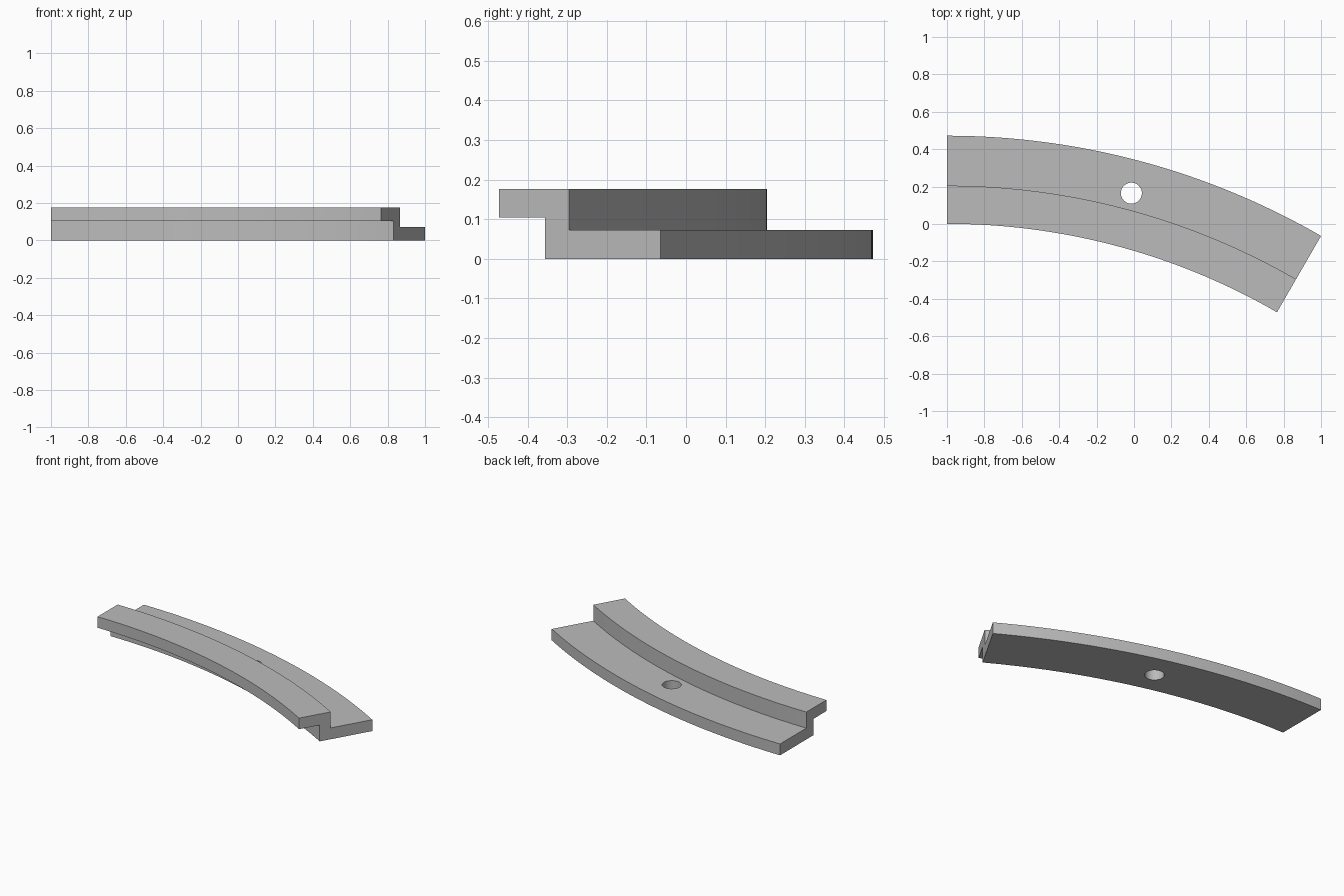
import bpy, bmesh
from math import sin, cos, radians
from mathutils import Vector

cube = bpy.data.objects.get("Cube")
if cube:
    bpy.data.objects.remove(cube, do_unlink=True)

CENTRE = Vector((-1.0, -3.528, 0.0))   # centre of the ring the segment belongs to
SWEEP = radians(30)
STEPS = 48

# Stepped cross-section as (radius, height)
PROFILE = [(3.662, 0), (4.0, 0), (4.0, 0.073), (3.733, 0.073),
           (3.733, 0.176), (3.529, 0.176), (3.529, 0.105), (3.662, 0.105)]

grey = bpy.data.materials.new("light grey")
grey.use_nodes = True
colour = (0.5, 0.5, 0.5, 1)
grey.diffuse_color = colour
grey.node_tree.nodes["Principled BSDF"].inputs["Base Color"].default_value = colour

# Curved rail: sweep the cross-section along the arc
bm = bmesh.new()
rings = []
for i in range(STEPS + 1):
    a = SWEEP * i / STEPS
    rings.append([bm.verts.new(CENTRE + Vector((r * sin(a), r * cos(a), z)))
                  for r, z in PROFILE])
n = len(PROFILE)
for a, b in zip(rings, rings[1:]):
    for j in range(n):
        k = (j + 1) % n
        bm.faces.new((a[j], a[k], b[k], b[j]))
bm.faces.new(rings[0])
bm.faces.new(rings[-1])
bmesh.ops.recalc_face_normals(bm, faces=bm.faces)
mesh = bpy.data.meshes.new("curved_rail")
bm.to_mesh(mesh)
bm.free()
mesh.materials.append(grey)
rail = bpy.data.objects.new("curved_rail", mesh)
bpy.context.collection.objects.link(rail)

# Round bolt hole through the outer flange
bpy.ops.mesh.primitive_cylinder_add(vertices=48, radius=0.056, depth=0.3,
                                    location=(-0.014, 0.165, 0.04))
cutter = bpy.context.object
cutter.name = "hole_cutter"
cutter.hide_render = True
cutter.data.materials.append(grey)
cut = rail.modifiers.new("bolt_hole", 'BOOLEAN')
cut.operation = 'DIFFERENCE'
cut.solver = 'EXACT'
cut.object = cutter

bpy.ops.object.select_all(action='DESELECT')
rail.select_set(True)
bpy.context.view_layer.objects.active = rail
bpy.ops.object.modifier_apply(modifier=cut.name)
bpy.data.objects.remove(cutter, do_unlink=True)
bpy.ops.object.shade_smooth_by_angle(angle=radians(30))
